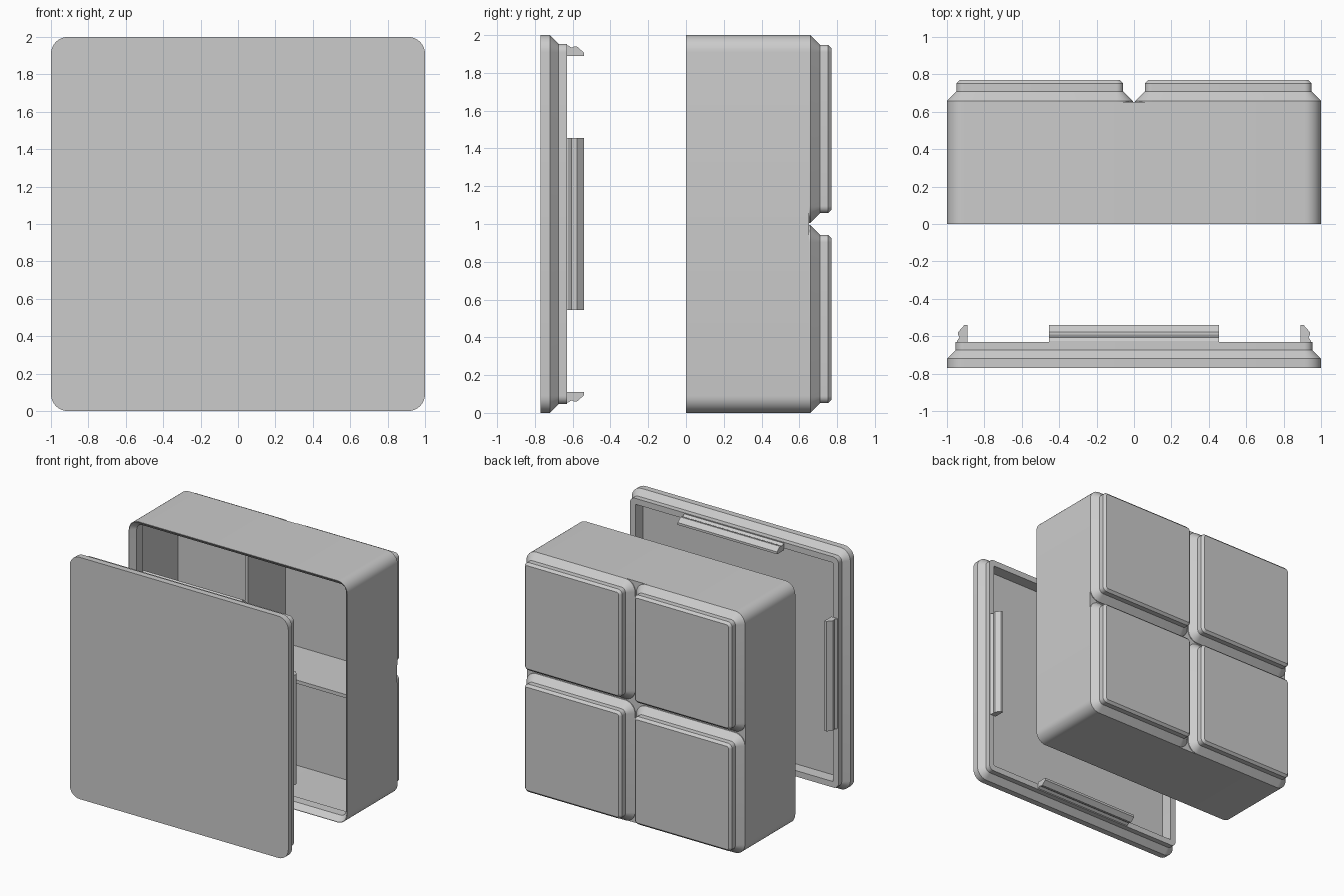
import bpy, bmesh, math
from mathutils import Matrix, Vector

if "Cube" in bpy.data.objects:
    bpy.data.objects.remove(bpy.data.objects["Cube"])


def finish(name, bm):
    bmesh.ops.recalc_face_normals(bm, faces=bm.faces)
    me = bpy.data.meshes.new(name)
    bm.to_mesh(me)
    bm.free()
    ob = bpy.data.objects.new(name, me)
    bpy.context.collection.objects.link(ob)
    bpy.ops.object.select_all(action='DESELECT')
    ob.select_set(True)
    bpy.context.view_layer.objects.active = ob
    bpy.ops.object.shade_smooth_by_angle(angle=math.radians(25))
    return ob


def loft(name, rings, cx=0.0, cz=1.0, seg=8):
    """Capped stack of rounded squares; each ring is (half size, corner radius, y)."""
    bm = bmesh.new()
    loops = []
    for half, rad, y in rings:
        loop = []
        for q in range(4):
            mid = math.radians(45 + 90 * q)
            sx, sz = math.copysign(1, math.cos(mid)), math.copysign(1, math.sin(mid))
            for i in range(seg + 1):
                a = math.radians(90 * q + 90 * i / seg)
                loop.append(bm.verts.new((cx + sx * (half - rad) + rad * math.cos(a), y,
                                          cz + sz * (half - rad) + rad * math.sin(a))))
        loops.append(loop)
    for a, b in zip(loops, loops[1:]):
        for i in range(len(a)):
            j = (i + 1) % len(a)
            bm.faces.new((a[i], a[j], b[j], b[i]))
    bm.faces.new(loops[0])
    bm.faces.new(loops[-1])
    return finish(name, bm)


def box(name, lo, hi):
    lo, hi = Vector(lo), Vector(hi)
    bm = bmesh.new()
    bmesh.ops.create_cube(bm, size=1, matrix=Matrix.Translation((lo + hi) / 2)
                          @ Matrix.Diagonal((*(hi - lo), 1)))
    return finish(name, bm)


# Box shell: inner floor, walls, lid seat, outer skin
loft("box_shell", [
    (0.970, 0.060, 0.602), (0.970, 0.060, 0.135), (0.957, 0.048, 0.120),
    (0.957, 0.048, 0.043), (0.996, 0.086, 0.000), (1.000, 0.090, 0.000),
    (1.000, 0.090, 0.652)])

# Four stepped feet on the back of the box
P = 0.503
for cx in (-P, P):
    for cz in (1 - P, 1 + P):
        loft("foot", [
            (0.497, 0.090, 0.650), (0.497, 0.090, 0.658), (0.4455, 0.038, 0.709),
            (0.4455, 0.038, 0.752), (0.4265, 0.019, 0.771)], cx, cz)

# Crossed dividers
T = 0.0145
box("upright_divider", (-T, 0.11, 0.028), (T, 0.605, 1.972))
box("level_divider", (-0.972, 0.11, 1 - T), (0.972, 0.605, 1 + T))

# Lid: plate, chamfered rim and inner recess
loft("lid", [
    (1.000, 0.090, -0.771), (1.000, 0.090, -0.720), (0.954, 0.045, -0.674),
    (0.954, 0.045, -0.630), (0.905, 0.008, -0.630), (0.905, 0.008, -0.728)])

# Four snap clips on the rim
profile = [(0.889, -0.632), (0.946, -0.632), (0.946, -0.625), (0.933, -0.606),
           (0.940, -0.592), (0.940, -0.578), (0.908, -0.541), (0.889, -0.541)]
for k in range(4):
    bm = bmesh.new()
    ends = [[bm.verts.new((r, y, s * 0.455)) for r, y in profile] for s in (-1, 1)]
    n = len(profile)
    for i in range(n):
        j = (i + 1) % n
        bm.faces.new((ends[0][i], ends[0][j], ends[1][j], ends[1][i]))
    for e in ends:
        bm.faces.new(e)
    bm.transform(Matrix.Translation((0, 0, 1)) @ Matrix.Rotation(k * math.pi / 2, 4, 'Y'))
    finish("lid_clip", bm)
